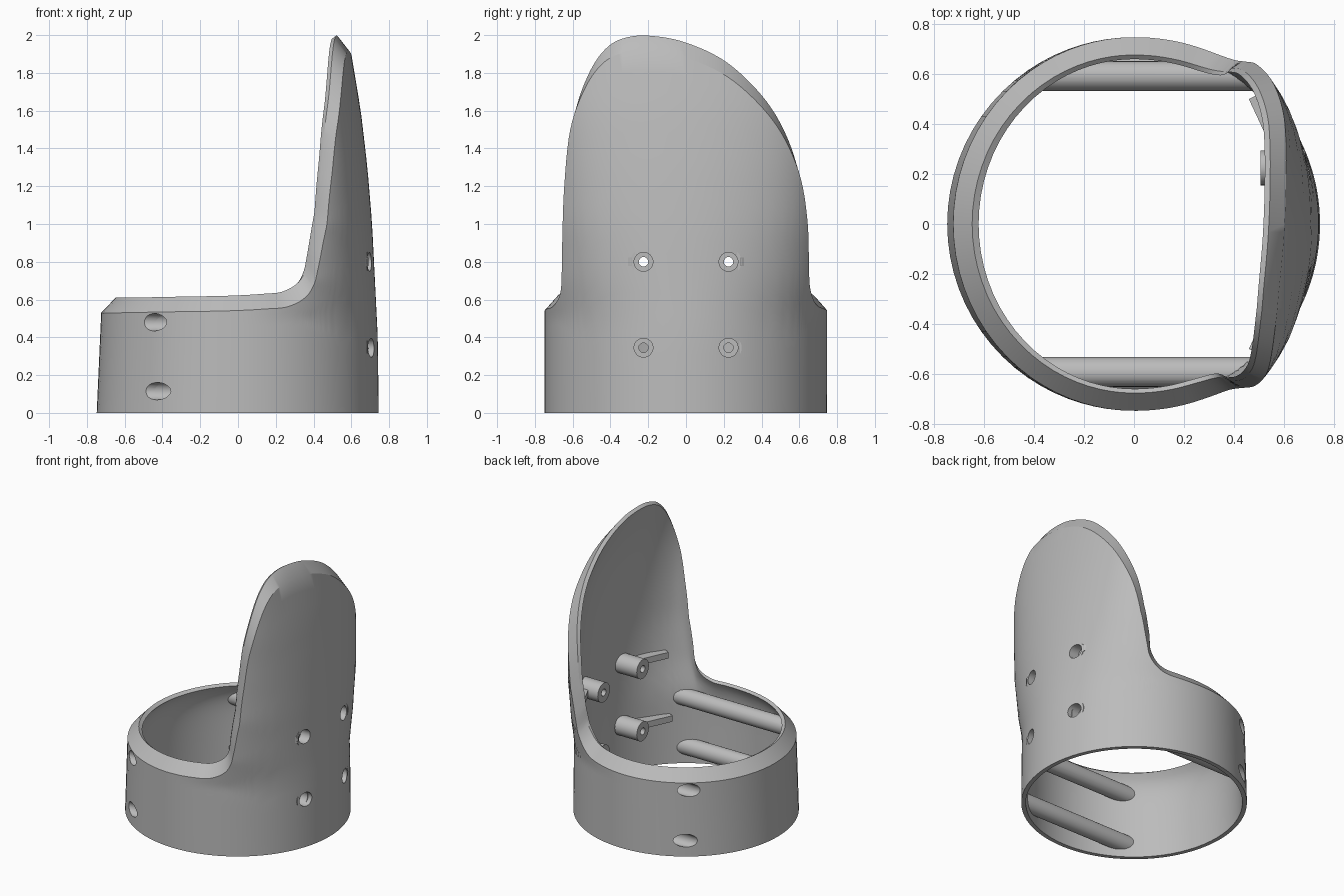
import bpy, bmesh, math
from mathutils import Vector, Matrix

old = bpy.data.objects.get("Cube")
if old:
    bpy.data.objects.remove(old, do_unlink=True)

grey = bpy.data.materials.new("plain grey")
grey.use_nodes = True
grey.diffuse_color = (0.5, 0.5, 0.5, 1)
grey.node_tree.nodes["Principled BSDF"].inputs["Base Color"].default_value = grey.diffuse_color


def finish(name, bm):
    bmesh.ops.recalc_face_normals(bm, faces=bm.faces)
    mesh = bpy.data.meshes.new(name)
    bm.to_mesh(mesh)
    bm.free()
    mesh.materials.append(grey)
    ob = bpy.data.objects.new(name, mesh)
    bpy.context.collection.objects.link(ob)
    return ob


def rod(name, start, end, radius, sides=32):
    """Closed cylinder between two points."""
    start, end = Vector(start), Vector(end)
    axis = end - start
    bm = bmesh.new()
    turn = axis.to_track_quat('Z', 'Y').to_matrix().to_4x4()
    bmesh.ops.create_cone(bm, cap_ends=True, segments=sides, radius1=radius, radius2=radius,
                          depth=axis.length,
                          matrix=Matrix.Translation((start + end) / 2) @ turn)
    return finish(name, bm)


def boolean(ob, cutter, operation='DIFFERENCE'):
    mod = ob.modifiers.new("cut", 'BOOLEAN')
    mod.operation = operation
    mod.solver = 'EXACT'
    mod.object = cutter
    bpy.context.view_layer.objects.active = ob
    bpy.ops.object.modifier_apply(modifier=mod.name)


def table(points, z):
    """Piecewise linear lookup."""
    for (a, u), (b, v) in zip(points, points[1:]):
        if z <= b:
            return u + (v - u) * max(0, z - a) / (b - a)
    return points[-1][1]


# Wall shape: reach on the shield side, and how square the section is, by height
REACH = [(0, .745), (.4, .74), (1, .71), (1.3, .685), (1.6, .65), (1.9, .6), (2, .57)]
SQUARE = [(0, 1), (.5, 1), (.7, .76), (1, .57), (1.55, .41), (2, .35)]


def wall(angle, z):
    c, s = math.cos(math.radians(angle)), math.sin(math.radians(angle))
    if c > 0:
        x = table(REACH, z) * c ** table(SQUARE, z)
    else:
        x = .748 * c * (1 - .06 * z)
    return x, .748 * s, z


# Rim keys: angle at the base, angle at the rim, height of the rim
KEYS = [(180, 180, .53), (150, 150, .53), (120, 120, .535), (95, 95, .54), (78, 78, .55),
        (65, 67, .575), (58, 61.5, .66), (53, 60.5, .8), (48, 59.5, 1), (42, 55, 1.22),
        (35, 46, 1.42), (27, 34, 1.6), (15, 17, 1.78), (0, 0, 1.88), (-14, -14, 1.915),
        (-26, -25, 1.91), (-33, -35, 1.86), (-38, -45, 1.73), (-43, -55, 1.5),
        (-47, -59.5, 1.2), (-51, -61, .95), (-55, -61.5, .76), (-60, -63, .63),
        (-67, -70, .565), (-80, -80, .55), (-95, -95, .54), (-120, -120, .535), (-150, -150, .53)]


def key(i):
    turns, k = divmod(i, len(KEYS))
    base, rim, z = KEYS[k]
    return Vector((base - 360 * turns, rim - 360 * turns, z))


def rim_columns(steps=6):
    for i in range(len(KEYS)):
        p, a, b, n = (key(i + j) for j in (-1, 0, 1, 2))
        for k in range(steps):
            t = k / steps
            yield (a * 2 + (b - p) * t + (p * 2 - a * 5 + b * 4 - n) * t ** 2
                   + (a * 3 - p - b * 3 + n) * t ** 3) / 2


def column(base, rim, top, rows=18):
    """One strip: up the outside, over the bevelled rim, down the inside."""
    outer = [wall(base + (rim - base) * k / rows, top * k / rows) for k in range(rows + 1)]
    ex, ey, ez = outer[-1]
    sx, sy = .895, table([(.55, .905), (.8, .96)], top)
    lift = .08
    strip = outer + [(ex * sx, ey * sy, ez + lift)]
    vx, vy, vz = sx * .96, sy * .975, ez + lift - .015
    for k in range(rows, -1, -1):
        t = k / rows
        x, y, z = outer[k]
        f = t ** 8
        strip.append((x * (.96 + (vx - .96) * f), y * (.96 + (vy - .96) * f), vz * t))
    return strip


# Cuff and shield as one closed shell
bm = bmesh.new()
strips = [[bm.verts.new(p) for p in column(*c)] for c in rim_columns()]
for a, b in zip(strips, strips[1:] + strips[:1]):
    for k in range(len(a)):
        n = (k + 1) % len(a)
        bm.faces.new((a[k], a[n], b[n], b[k]))
shell = finish("cuff_shell", bm)
parts = [shell]
helpers = []

# Strap tubes across both sides, trimmed to the round wall
core = rod("core_helper", (0, 0, 0), (0, 0, .7), .725, 96)
helpers.append(core)
for side, label in ((-1, "front"), (1, "back")):
    for z, y, level in ((.115, .61, "lower"), (.48, .592, "upper")):
        tube = rod(f"{label}_{level}_tube", (-.6, side * y, z), (.6, side * y, z), .06)
        boolean(tube, core, 'INTERSECT')
        bore = rod("bore_helper", (-.9, side * y, z), (.3, side * y, z), .046)
        boolean(tube, bore)
        boolean(shell, bore)
        parts.append(tube)
        helpers.append(bore)

# Screw bosses with a side rib and a countersunk hole
for side, label in ((-1, "front"), (1, "back")):
    for z, shift, level in ((.345, 0, "lower"), (.8, .03, "upper")):
        y = side * .225
        boss = rod(f"{label}_{level}_boss", (.507, y, z), (.685, y, z), .07)
        for a, b, r in ((.4, .95, .025), (.63, .95, .05)):
            hole = rod("hole_helper", (a, y, z), (b, y, z), r)
            boolean(boss, hole)
            boolean(shell, hole)
            helpers.append(hole)
        bm = bmesh.new()
        plan = ((.56, .285), (.46, .5), (.5, .52), (.66, .285))
        face = bm.faces.new([bm.verts.new((x + shift, side * v, z - .022)) for x, v in plan])
        ext = bmesh.ops.extrude_face_region(bm, geom=[face])
        up = [v for v in ext["geom"] if isinstance(v, bmesh.types.BMVert)]
        bmesh.ops.translate(bm, verts=up, vec=(0, 0, .044))
        parts += [boss, finish(f"{label}_{level}_rib", bm)]

for ob in helpers:
    bpy.data.objects.remove(ob, do_unlink=True)

# Smooth shading with crisp edges
bpy.ops.object.select_all(action='DESELECT')
for ob in parts:
    ob.select_set(True)
bpy.context.view_layer.objects.active = shell
bpy.ops.object.shade_smooth_by_angle(angle=math.radians(30))
